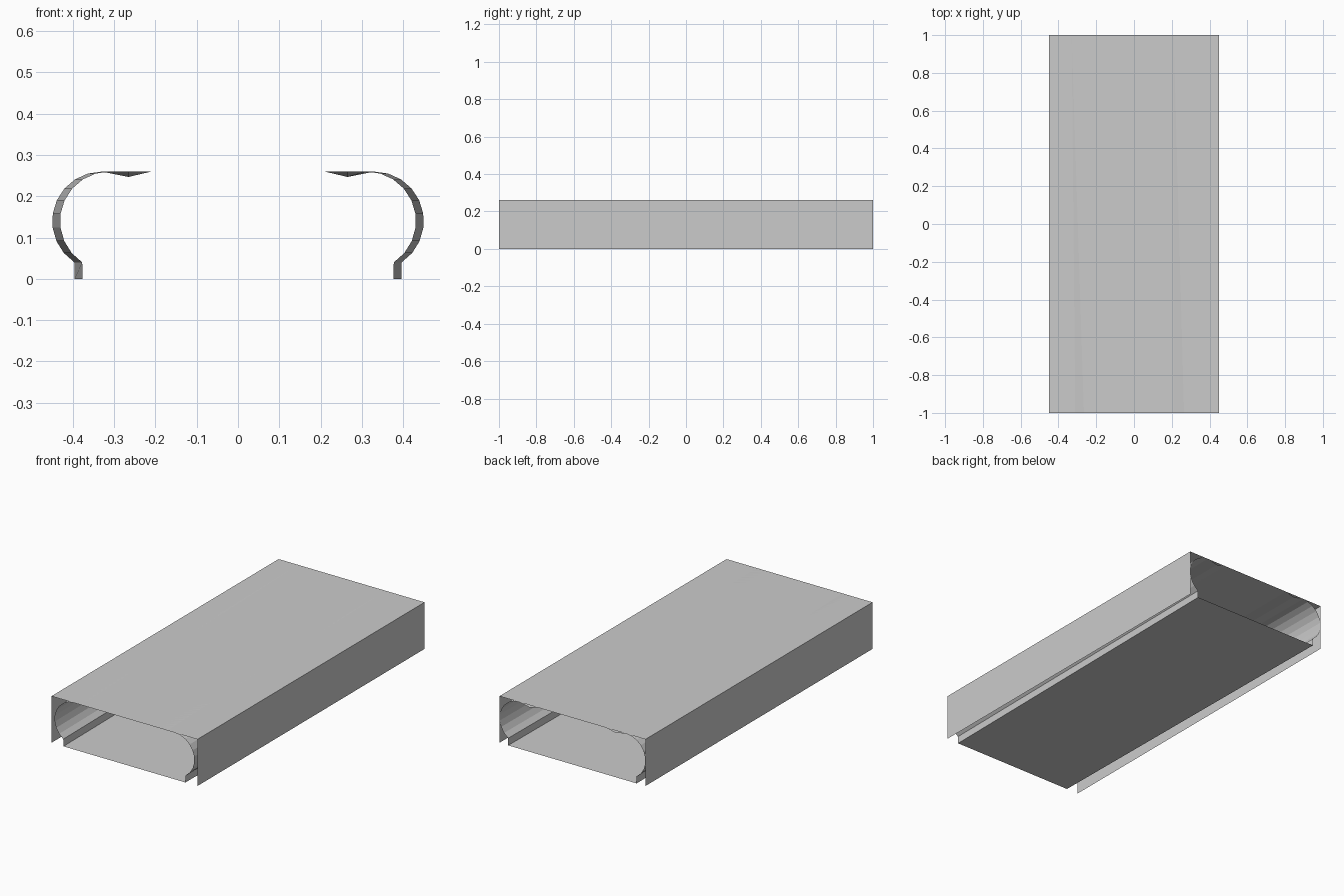
import bpy, bmesh, math

if "Cube" in bpy.data.objects:
    bpy.data.objects.remove(bpy.data.objects["Cube"])


def loft(name, front, back, closed):
    """Join a front profile (y=-1) to a back profile (y=1) with quads."""
    bm = bmesh.new()
    a = [bm.verts.new((x, -1, z)) for x, z in front]
    b = [bm.verts.new((x, 1, z)) for x, z in back]
    n = len(a)
    for i in range(n if closed else n - 1):
        j = (i + 1) % n
        bm.faces.new((a[i], b[i], b[j], a[j]))
    mesh = bpy.data.meshes.new(name)
    bm.to_mesh(mesh)
    bm.free()
    obj = bpy.data.objects.new(name, mesh)
    bpy.context.collection.objects.link(obj)
    return obj


def duct_profile(centre_x, foot_x, dip_z, segments=9):
    """Rounded side wall with a short foot, mirrored to the left."""
    r, cz, top = 0.12, 0.14, 0.26
    right = [(foot_x, 0.0)]
    start = -math.asin(0.1 / r)
    for i in range(segments + 1):
        t = start + (math.pi / 2 - start) * i / segments
        right.append((centre_x + r * math.cos(t), cz + r * math.sin(t)))
    right += [(0.265, dip_z), (0.21, top)]
    return right + [(-x, z) for x, z in reversed(right)]


# Inner duct: slightly narrower at the front, shallow ceiling grooves at the back
loft("inner_duct", duct_profile(0.311, 0.376, 0.26),
     duct_profile(0.33, 0.396, 0.247), True)

# Outer cover: open-ended sheet over the top and sides
cover = [(0.45, 0), (0.45, 0.26), (-0.45, 0.26), (-0.45, 0)]
loft("outer_cover", cover, cover, False)
